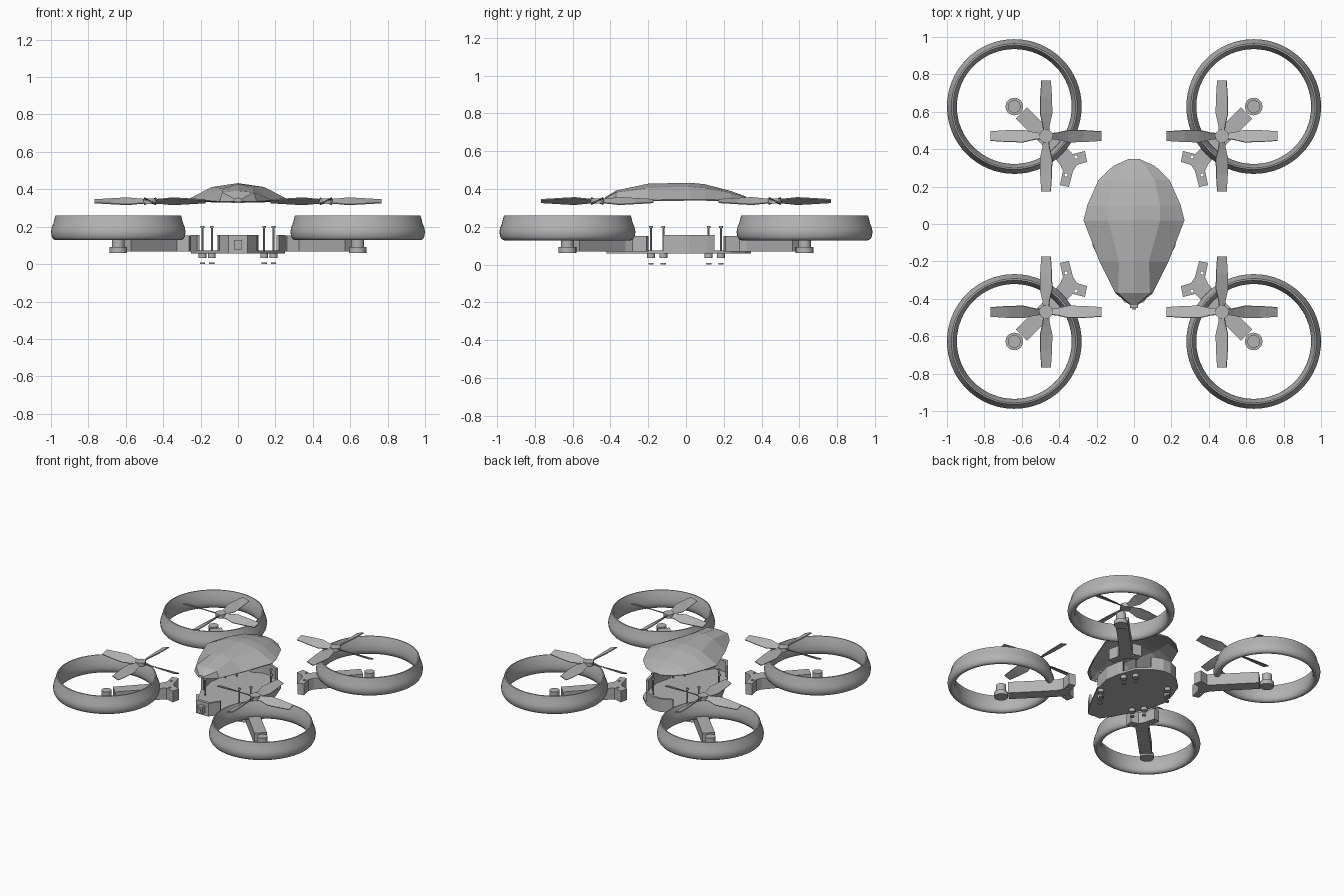
import bpy, bmesh
from math import sin, cos, pi, radians

cube = bpy.data.objects.get("Cube")
if cube:
    bpy.data.objects.remove(cube)

grey = bpy.data.materials.new("plain_grey")
grey.use_nodes = True
grey.diffuse_color = (0.45, 0.45, 0.45, 1)
grey.node_tree.nodes["Principled BSDF"].inputs["Base Color"].default_value = (0.45, 0.45, 0.45, 1)


def make(name, verts, faces, smooth=False):
    """Mesh object from points and faces, with outward normals."""
    bm = bmesh.new()
    vs = [bm.verts.new(v) for v in verts]
    for f in faces:
        bm.faces.new([vs[i] for i in f])
    bmesh.ops.recalc_face_normals(bm, faces=bm.faces)
    mesh = bpy.data.meshes.new(name)
    bm.to_mesh(mesh)
    bm.free()
    mesh.materials.append(grey)
    ob = bpy.data.objects.new(name, mesh)
    bpy.context.collection.objects.link(ob)
    if smooth:
        bpy.ops.object.select_all(action='DESELECT')
        ob.select_set(True)
        bpy.context.view_layer.objects.active = ob
        bpy.ops.object.shade_smooth_by_angle(angle=radians(40))
    return ob


def prism(name, outline, z0, z1, smooth=False):
    n = len(outline)
    verts = [(x, y, z) for z in (z0, z1) for x, y in outline]
    faces = [range(n), range(n, 2 * n)]
    faces += [(i, (i + 1) % n, (i + 1) % n + n, i + n) for i in range(n)]
    return make(name, verts, faces, smooth)


def circle(x, y, r, n=20):
    return [(x + r * cos(2 * pi * i / n), y + r * sin(2 * pi * i / n)) for i in range(n)]


def cylinder(name, x, y, r, z0, z1, n=20):
    return prism(name, circle(x, y, r, n), z0, z1, True)


def solidify(ob, thickness, offset):
    m = ob.modifiers.new("thickness", 'SOLIDIFY')
    m.thickness, m.offset = thickness, offset


def duct_ring(name, cx, cy):
    profile = [(.328, .26), (.336, .259), (.340, .245), (.346, .22), (.356, .195),
               (.360, .172), (.356, .148), (.348, .134), (.336, .128), (.322, .131),
               (.311, .145), (.307, .17), (.311, .2), (.319, .235)]
    n, p = 64, len(profile)
    verts = [(cx + r * cos(2 * pi * i / n), cy + r * sin(2 * pi * i / n), z)
             for i in range(n) for r, z in profile]
    faces = [(i * p + j, i * p + (j + 1) % p, (i + 1) % n * p + (j + 1) % p, (i + 1) % n * p + j)
             for i in range(n) for j in range(p)]
    make(name, verts, faces, True)


def propeller(name, cx, cy, sx, sy):
    # distance from hub, half width, pitch in degrees
    stations = [(.015, .016, 35), (.06, .022, 34), (.12, .037, 30), (.2, .034, 24), (.297, .026, 18)]
    verts, faces = [], []
    for k in range(4):
        a, base = k * pi / 2, len(verts)
        for r, w, pitch in stations:
            for t in (-w, w):
                flat = t * cos(radians(pitch))
                verts.append((cx + sx * (r * cos(a) - flat * sin(a)),
                              cy + sy * (r * sin(a) + flat * cos(a)),
                              .336 - t * sin(radians(pitch))))
        for i in range(len(stations) - 1):
            b = base + 2 * i
            faces.append((b, b + 1, b + 3, b + 2))
    solidify(make(name + "_blades", verts, faces), .006, 0)
    cylinder(name + "_hub", cx, cy, .036, .322, .35)


# Arm with forked bracket, as seen in the +x +y quarter
arm_outline = [(.572, .625), (.396, .444), (.326, .374), (.262, .39), (.251, .332),
               (.305, .316), (.326, .283), (.348, .198), (.396, .208), (.38, .283),
               (.396, .32), (.46, .39), (.632, .565)]
arm_holes = [(.31, .358), (.364, .262)]
screws = [(.19, .12), (.14, .185)]

for sx in (1, -1):
    for sy in (1, -1):
        tag = ("back" if sy > 0 else "front") + ("_left" if sx > 0 else "_right")
        cx, cy = .64 * sx, .628 * sy
        duct_ring(tag + "_duct_ring", cx, cy)
        propeller(tag + "_propeller", .47 * sx, .47 * sy, sx, sy)

        # Arm, with the bracket holes cut through
        arm = prism(tag + "_arm", [(x * sx, y * sy) for x, y in arm_outline], .068, .152)
        for hx, hy in arm_holes:
            cutter = cylinder("hole_cutter", hx * sx, hy * sy, .009, 0, .3, 12)
            cutter.hide_render = True
            cut = arm.modifiers.new("hole", 'BOOLEAN')
            cut.operation, cut.object, cut.solver = 'DIFFERENCE', cutter, 'EXACT'
            bpy.context.view_layer.objects.active = arm
            bpy.ops.object.modifier_apply(modifier=cut.name)
            bpy.data.objects.remove(cutter)

        # Motor at the arm's end
        cylinder(tag + "_motor_base", cx, cy, .047, .06, .092)
        cylinder(tag + "_motor", cx, cy, .034, .09, .15)

        # Screws, feet and washers
        for i, (x, y) in enumerate(screws):
            part, x, y = f"{tag}_{i + 1}", x * sx, y * sy
            cylinder(part + "_screw", x, y, .005, .05, .2, 8)
            cylinder(part + "_screw_head", x, y, .01, .192, .203, 12)
            cylinder(part + "_foot", x, y, .021, .034, .06)
            cylinder(part + "_washer", x, y, .014, 0, .008)


# Body tray: floor and separate wall sections
def mirrored(half):
    return half + [(-x, y) for x, y in reversed(half)]


def wall(name, line):
    prism(name, line + [(x * .93, y * .95) for x, y in reversed(line)], .06, .155)


prism("body_floor", mirrored([(.05, -.42), (.1, -.35), (.22, -.12), (.25, .016), (.235, .11),
                              (.19, .235), (.11, .31), (.03, .345)]), .058, .074)
side = [(.22, -.12), (.25, .016), (.235, .11), (.222, .15)]
wall("left_wall", side)
wall("right_wall", [(-x, y) for x, y in side])
wall("front_wall", mirrored([(.1, -.35), (.05, -.42)]))
wall("back_wall", mirrored([(.11, .31), (.03, .345)]))

# Camera on the nose
prism("camera_box", [(-.022, -.45), (.022, -.45), (.022, -.41), (-.022, -.41)], .078, .13)
prism("camera_lens", [(-.012, -.456), (.012, -.456), (.012, -.448), (-.012, -.448)], .09, .115)

# Canopy: y, edge width, edge height, shoulder width, shoulder height, ridge height
canopy = [(-.43, .025, .335, .018, .348, .355), (-.37, .1, .335, .085, .383, .392),
          (-.2, .185, .342, .08, .405, .428), (.02, .27, .345, .14, .412, .433),
          (.1, .25, .345, .14, .405, .425), (.235, .19, .34, .11, .38, .39),
          (.31, .112, .335, .06, .358, .363), (.347, .03, .333, .015, .338, .34)]
verts = []
for y, ew, ez, sw, sz, top in canopy:
    verts += [(-ew, y, ez), (-sw, y, sz), (0, y, top), (sw, y, sz), (ew, y, ez)]
faces = [(5 * i + j, 5 * i + j + 1, 5 * i + j + 6, 5 * i + j + 5)
         for i in range(len(canopy) - 1) for j in range(4)]
faces += [range(5), range(len(verts) - 5, len(verts))]
solidify(make("canopy", verts, faces), .008, -1)
